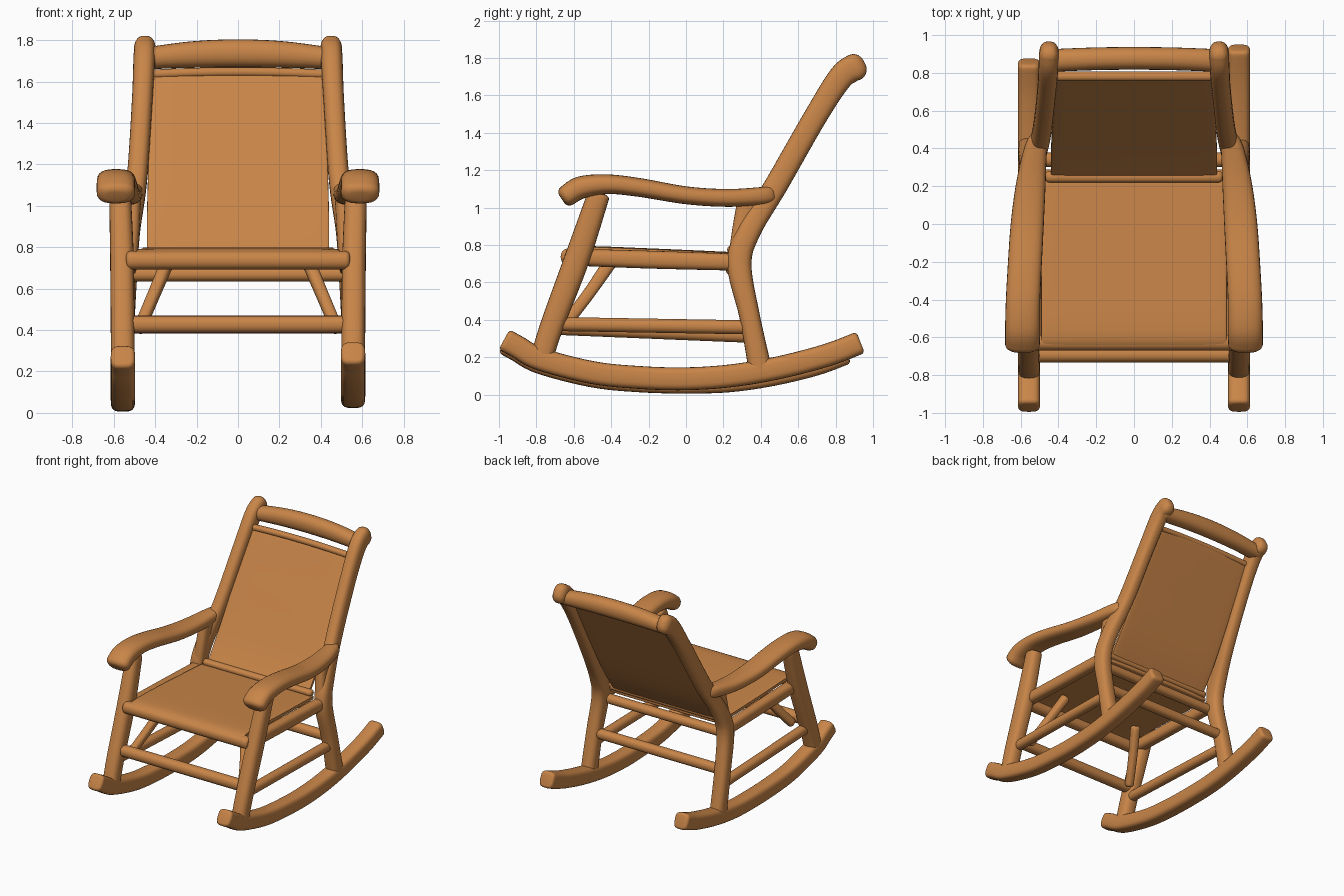
import bpy, bmesh, math
from mathutils import Vector

cube = bpy.data.objects.get("Cube")
if cube:
    bpy.data.objects.remove(cube, do_unlink=True)

wood = bpy.data.materials.new("warm_wood")
wood.use_nodes = True
COLOR = (0.58, 0.235, 0.065, 1)
wood.diffuse_color = COLOR
wood.node_tree.nodes["Principled BSDF"].inputs["Base Color"].default_value = COLOR
wood.node_tree.nodes["Principled BSDF"].inputs["Roughness"].default_value = 0.6


def spline(keys, steps):
    """Catmull-Rom through keys of (x, y, z, width, height)."""
    ext = [keys[0]] + keys + [keys[-1]]
    out = []
    for a, b, c, d in zip(ext, ext[1:], ext[2:], ext[3:]):
        for i in range(steps):
            t = i / steps
            out.append([0.5 * (2 * q + (r - p) * t + (2 * p - 5 * q + 4 * r - s) * t * t
                               + (3 * q - p - 3 * r + s) * t ** 3)
                        for p, q, r, s in zip(a, b, c, d)])
    return out + [list(keys[-1])]


def sweep(name, keys, ref=(1, 0, 0), power=2.6, cap=0.02, sides=24, steps=6):
    """Sweep a rounded section along a path; width runs along ref."""
    pts = spline([tuple(k) for k in keys], steps)
    pos = [Vector(p[:3]) for p in pts]
    rings = []
    for i, p in enumerate(pts):
        tan = (pos[min(i + 1, len(pos) - 1)] - pos[max(i - 1, 0)]).normalized()
        rings.append((pos[i], tan, p[3], p[4], 1.0))

    # rounded ends
    def dome(ring, sign):
        c, tan, w, h, _ = ring
        inset = min(cap / (min(w, h) / 2), 0.85)
        return [(c + tan * sign * cap * math.sin(a), tan, w, h, 1 - inset * (1 - math.cos(a)))
                for a in (math.radians(d) for d in (25, 50, 70, 85))]
    rings = dome(rings[0], -1)[::-1] + rings + dome(rings[-1], 1)

    bm = bmesh.new()
    loops = []
    for c, tan, w, h, k in rings:
        side = (Vector(ref) - tan * tan.dot(Vector(ref))).normalized()
        up = tan.cross(side)
        loop = []
        for j in range(sides):
            a = 2 * math.pi * j / sides
            u, v = (math.copysign(abs(f) ** (2 / power), f) for f in (math.cos(a), math.sin(a)))
            loop.append(bm.verts.new(c + side * u * w * k / 2 + up * v * h * k / 2))
        loops.append(loop)
    for la, lb in zip(loops, loops[1:]):
        for j in range(sides):
            n = (j + 1) % sides
            bm.faces.new((la[j], la[n], lb[n], lb[j]))
    bm.faces.new(loops[0][::-1])
    bm.faces.new(loops[-1])
    bmesh.ops.recalc_face_normals(bm, faces=bm.faces)
    mesh = bpy.data.meshes.new(name)
    bm.to_mesh(mesh)
    bm.free()
    mesh.materials.append(wood)
    obj = bpy.data.objects.new(name, mesh)
    bpy.context.collection.objects.link(obj)
    bpy.ops.object.select_all(action='DESELECT')
    obj.select_set(True)
    bpy.context.view_layer.objects.active = obj
    bpy.ops.object.shade_smooth_by_angle(angle=math.radians(50))
    return obj


def crossbar(name, half, y, z, w, h, rise=0.0, back=0.0, grow=0.0):
    """Bar from side to side, optionally bowed in the middle."""
    keys = []
    for t in (-1, -0.5, 0, 0.5, 1):
        b = 1 - t * t
        keys.append((t * half, y + back * b, z + rise * b, w, h + grow * b))
    return sweep(name, keys, ref=(0, 1, 0), power=2.2)


# Paired side parts
for label, s in (("left", 1), ("right", -1)):
    def part(name, rows, **kw):
        return sweep(f"{label}_{name}", [(s * x, y, z, w, h) for x, y, z, w, h in rows], **kw)

    # the right rocker sits slightly lower and ends sooner
    low = 0 if s > 0 else 1
    rocker = [(-.955, .285), (-.9, .255), (-.78, .19), (-.5, .118), (-.25, .092),
              (0, .085), (.25, .102), (.5, .145), (.75, .21), (.915, .272)]
    part("rocker", [(.556, y - low * .08 * max(y, 0),
                     z - low * (.018 + .04 * max(y, 0)), .118, .122) for y, z in rocker],
         power=3.4, cap=.02)

    part("front_leg", [(.555, -.775, .18, .115, .12), (.557, -.72, .36, .115, .125),
                       (.56, -.585, .72, .115, .135), (.57, -.47, 1.06, .105, .12)])

    part("back_post", [(.56, .40, .12, .11, .125), (.555, .34, .42, .11, .11),
                       (.54, .285, .70, .11, .13), (.525, .34, .88, .105, .125),
                       (.488, .488, 1.13, .1, .125), (.463, .70, 1.5, .1, .125),
                       (.453, .83, 1.70, .105, .135), (.45, .905, 1.752, .105, .145)],
         cap=.055)

    part("arm_strut", [(.53, .27, .72, .085, .09), (.515, .30, .9, .08, .1),
                       (.51, .345, 1.06, .085, .13)])

    part("armrest", [(.59, -.635, 1.065, .185, .115), (.59, -.56, 1.108, .185, .12),
                     (.588, -.42, 1.125, .182, .105), (.58, -.25, 1.108, .18, .1),
                     (.565, 0, 1.066, .175, .095), (.545, .22, 1.052, .155, .095),
                     (.52, .40, 1.062, .12, .095), (.5, .45, 1.07, .095, .09)], cap=.035)

    part("seat_side_rail", [(.53, -.6, .735, .09, .09), (.53, -.2, .722, .085, .095),
                            (.53, .28, .708, .085, .09)])

    part("side_stretcher", [(.55, -.71, .378 - low * .02, .075, .075),
                            (.55, .34, .36 - low * .045, .075, .075)], power=2.2)

    part("corner_brace", [(.475, -.62, .41, .06, .065), (.42, -.52, .54, .06, .065),
                          (.34, -.39, .73, .065, .075)])

# Side-to-side bars
crossbar("front_seat_rail", .52, -.625, .737, .09, .09)
crossbar("back_seat_rail", .52, .25, .67, .075, .07)
crossbar("front_stretcher", .53, -.69, .427, .085, .085)
crossbar("back_stretcher", .53, .34, .425, .075, .075)
crossbar("back_panel_lower_roll", .45, .25, .775, .06, .05)
crossbar("back_panel_upper_roll", .43, .782, 1.635, .05, .045, rise=.012)
crossbar("head_rail", .45, .865, 1.712, .12, .105, rise=.025, back=.012, grow=.03)

# Seat and back panels
sweep("seat_panel", [(0, -.645, .755, .98, .04), (0, -.56, .777, .98, .035),
                     (0, -.2, .765, .98, .035), (0, .25, .745, .96, .035)],
      power=9, cap=.015, sides=40)
sweep("back_panel", [(0, .255, .77, .88, .03), (0, .38, .95, .88, .03),
                     (0, .60, 1.32, .86, .03), (0, .785, 1.635, .84, .03)],
      power=9, cap=.01, sides=40)
